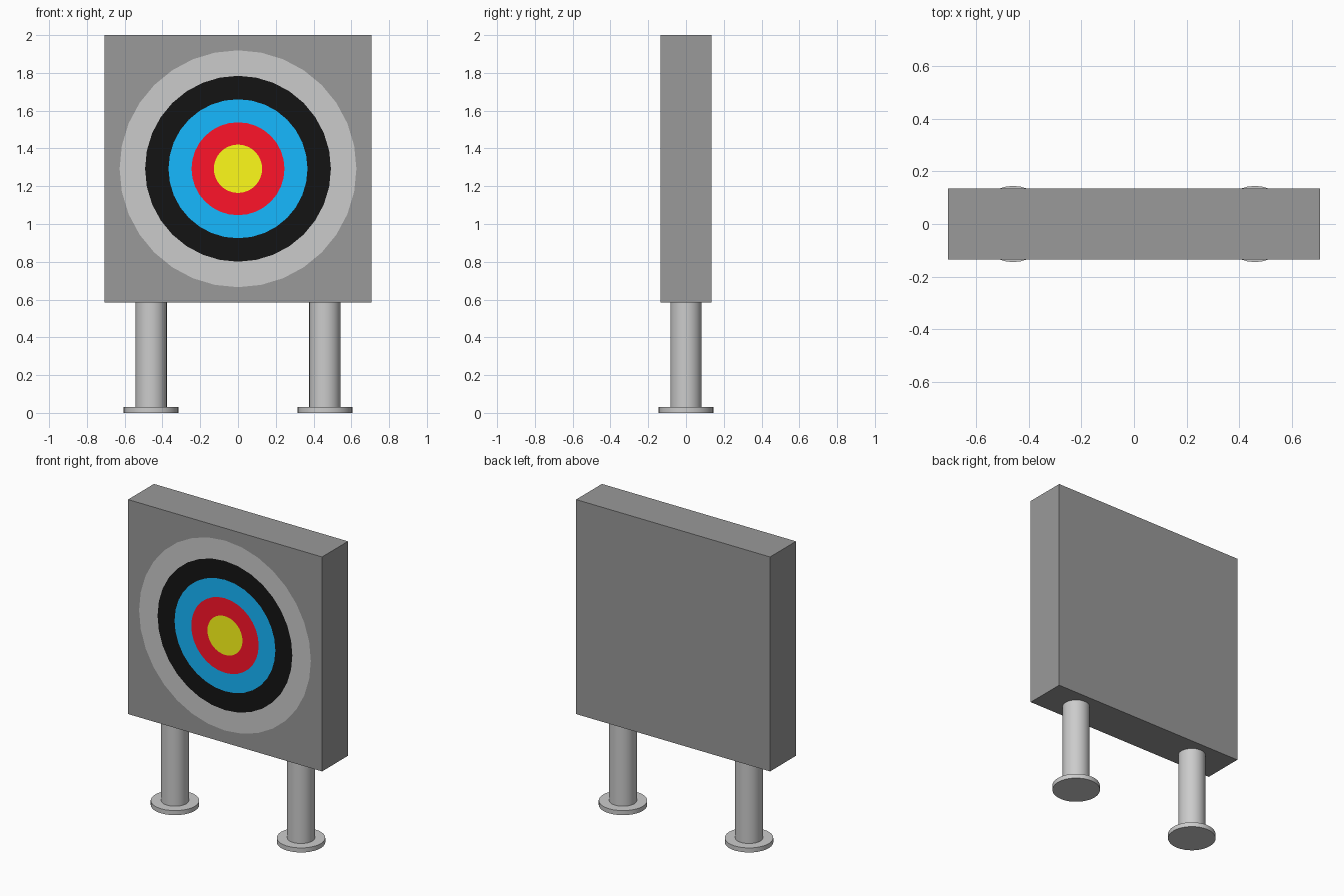
import bpy, math

if "Cube" in bpy.data.objects:
    bpy.data.objects.remove(bpy.data.objects["Cube"])

SIDES = 32
HALF_D = 0.135          # half depth of the board
CENTRE_Z = 1.2925       # middle of board and rings


def paint(obj, name, rgb):
    mat = bpy.data.materials.new(name)
    mat.diffuse_color = (*rgb, 1)
    mat.use_nodes = True
    mat.node_tree.nodes["Principled BSDF"].inputs["Base Color"].default_value = mat.diffuse_color
    obj.data.materials.append(mat)


def cylinder(name, x, radius, z0, z1):
    bpy.ops.mesh.primitive_cylinder_add(vertices=SIDES, radius=radius, depth=z1 - z0,
                                        location=(x, 0, (z0 + z1) / 2))
    bpy.context.object.name = name
    bpy.ops.object.shade_smooth_by_angle(angle=math.radians(30))


def ring(name, inner, outer, rgb):
    """Flat ring (or disc when inner is 0) facing -y."""
    def loop(r):
        return [(r * math.cos(a), 0, r * math.sin(a))
                for a in (2 * math.pi * i / SIDES for i in range(SIDES))]
    verts = loop(outer)
    if inner:
        verts += loop(inner)
        faces = [(i, (i + 1) % SIDES, (i + 1) % SIDES + SIDES, i + SIDES)
                 for i in range(SIDES)]
    else:
        faces = [tuple(range(SIDES))]
    mesh = bpy.data.meshes.new(name)
    mesh.from_pydata(verts, [], faces)
    obj = bpy.data.objects.new(name, mesh)
    obj.location = (0, -HALF_D - 0.001, CENTRE_Z)
    bpy.context.collection.objects.link(obj)
    if rgb:
        paint(obj, name + "_paint", rgb)


# Square board
bpy.ops.mesh.primitive_cube_add(size=1, location=(0, 0, CENTRE_Z))
board = bpy.context.object
board.name = "board"
board.dimensions = (1.416, 2 * HALF_D, 1.415)
bpy.ops.object.transform_apply(location=False, rotation=False, scale=True)
paint(board, "board_grey", (0.32, 0.32, 0.32))

# Coloured scoring rings, centre outwards
inner = 0
for name, outer, rgb in (("bullseye_yellow", 0.128, (1.0, 0.97, 0.01)),
                         ("ring_red", 0.246, (1.0, 0.007, 0.023)),
                         ("ring_blue", 0.368, (0.008, 0.48, 1.0)),
                         ("ring_black", 0.492, (0.007, 0.007, 0.007)),
                         ("ring_outer", 0.627, None)):
    ring(name, inner, outer, rgb)
    inner = outer

# Legs with round feet
for side, x in (("left", -0.46), ("right", 0.46)):
    cylinder(side + "_leg", x, 0.083, 0.03, CENTRE_Z - 0.7075)
    cylinder(side + "_foot", x, 0.145, 0, 0.03)
